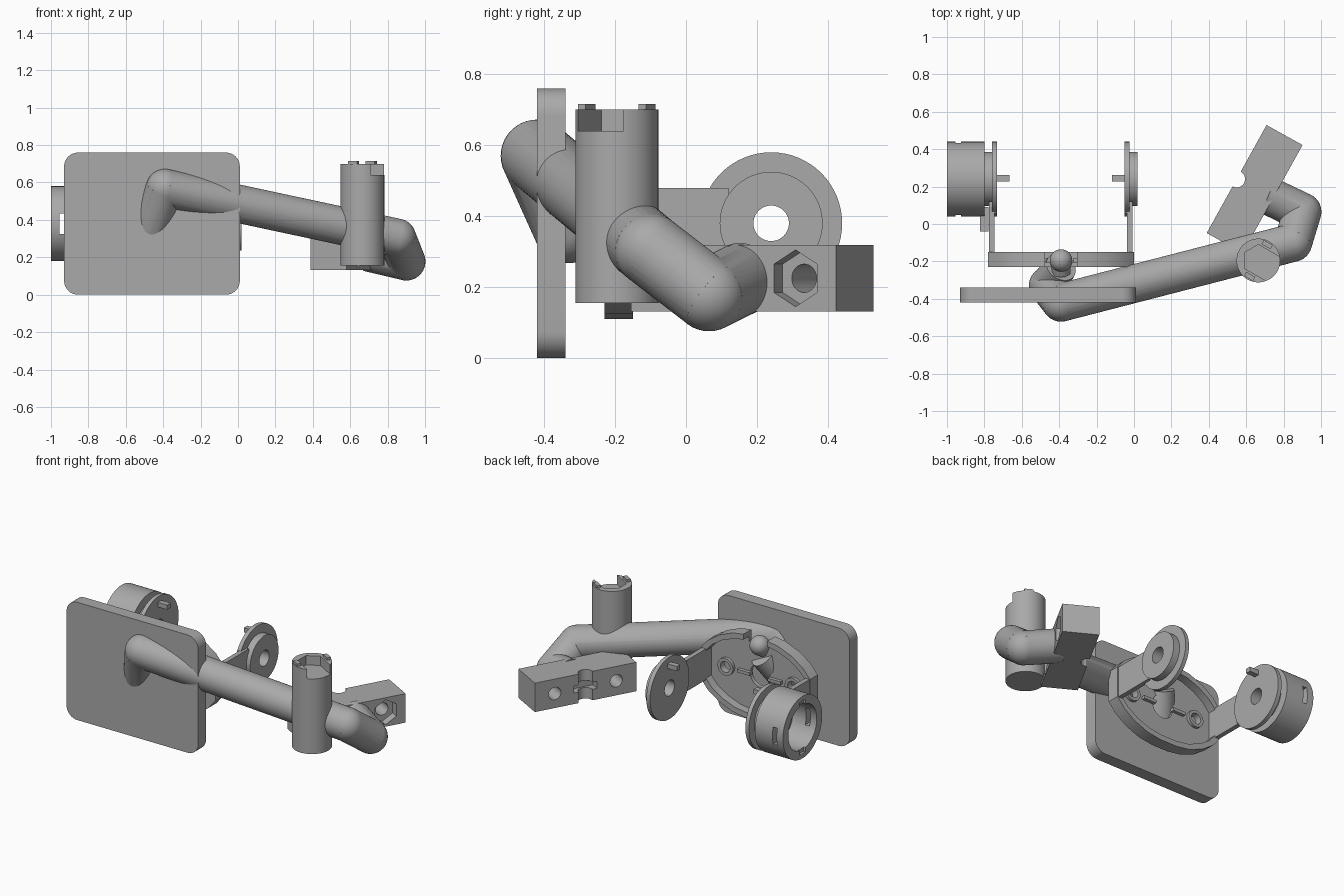
import bpy, bmesh, math
from mathutils import Vector, Matrix

if "Cube" in bpy.data.objects:
    bpy.data.objects.remove(bpy.data.objects["Cube"])

grey = bpy.data.materials.new("grey plastic")
grey.diffuse_color = (0.4, 0.4, 0.4, 1)
grey.use_nodes = True
grey.node_tree.nodes["Principled BSDF"].inputs["Base Color"].default_value = grey.diffuse_color


def finish(name, bm):
    bmesh.ops.recalc_face_normals(bm, faces=bm.faces)
    me = bpy.data.meshes.new(name)
    bm.to_mesh(me)
    bm.free()
    ob = bpy.data.objects.new(name, me)
    bpy.context.collection.objects.link(ob)
    me.materials.append(grey)
    return ob


def rod(name, a, b, r, r2=None, sides=48):
    """Cylinder or cone from a to b."""
    a, b = Vector(a), Vector(b)
    bm = bmesh.new()
    m = Matrix.Translation((a + b) / 2) @ (b - a).to_track_quat('Z', 'Y').to_matrix().to_4x4()
    bmesh.ops.create_cone(bm, cap_ends=True, segments=sides, radius1=r,
                          radius2=r if r2 is None else r2, depth=(b - a).length, matrix=m)
    return finish(name, bm)


def ball(name, c, r):
    bm = bmesh.new()
    bmesh.ops.create_uvsphere(bm, u_segments=32, v_segments=20, radius=r,
                              matrix=Matrix.Translation(c))
    return finish(name, bm)


def box(name, c, size, angle=0):
    bm = bmesh.new()
    m = Matrix.Translation(c) @ Matrix.Rotation(angle, 4, 'Z') @ Matrix.Diagonal((*size, 1))
    bmesh.ops.create_cube(bm, size=1, matrix=m)
    return finish(name, bm)


def slab(name, pts, y0, y1):
    """Outline in x,z extruded along y."""
    bm = bmesh.new()
    f = bm.faces.new([bm.verts.new((x, y0, z)) for x, z in pts])
    g = bmesh.ops.extrude_face_region(bm, geom=[f])
    bmesh.ops.translate(bm, vec=(0, y1 - y0, 0),
                        verts=[v for v in g['geom'] if isinstance(v, bmesh.types.BMVert)])
    return finish(name, bm)


def boolean(ob, others, op='DIFFERENCE'):
    bpy.context.view_layer.objects.active = ob
    for o in others:
        mod = ob.modifiers.new("bool", 'BOOLEAN')
        mod.operation, mod.object, mod.solver = op, o, 'EXACT'
        bpy.ops.object.modifier_apply(modifier=mod.name)
        bpy.data.objects.remove(o)
    return ob


# Rounded mounting plate
R = 0.075
outline = []
for i, (cx, cz) in enumerate([(0.01 - R, 0.76 - R), (-0.93 + R, 0.76 - R),
                              (-0.93 + R, R), (0.01 - R, R)]):
    for k in range(9):
        t = (i + k / 8) * math.pi / 2
        outline.append((cx + R * math.cos(t), cz + R * math.sin(t)))
slab("mounting_plate", outline, -0.42, -0.34)

# Bent tube arm with round elbows
path = [(-0.46, -0.33, 0.37), (-0.39, -0.42, 0.57), (0.85, -0.10, 0.305),
        (0.90, 0.065, 0.178), (0.70, 0.16, 0.225)]
tube = rod("tube_arm", path[0], path[1], 0.102)
boolean(tube, [rod("part", a, b, 0.102) for a, b in zip(path[1:], path[2:])]
        + [ball("part", p, 0.1022) for p in path[:4]], 'UNION')

# Upright post with a hexagonal nut pocket open to one side
px, py = 0.665, -0.195
tilt = math.atan2(-0.5, 0.87)
post = rod("upright_post", (px, py, 0.155), (px, py, 0.70), 0.117, sides=64)
boolean(post, [rod("cut", (px, py, 0.64), (px, py, 0.8), 0.085, sides=6),
               box("cut", (px + 0.087, py - 0.05, 0.72), (0.2, 0.147, 0.16), tilt)])
for s in (-1, 1):
    box("post_peg", (px + s * 0.047, py + s * 0.085, 0.705), (0.055, 0.025, 0.022), tilt)

# Clamp bar: cross holes, hex pockets, half-round notch
c = Vector((0.645, 0.187, 0.225))
u = Vector((0.485, 0.875, 0))
w = Vector((0.875, -0.485, 0))
ang = math.atan2(u.y, u.x)
bar = box("clamp_bar", c, (0.66, 0.22, 0.187), ang)
cuts = []
for s in (-1, 1):
    h = c + u * 0.2 * s
    cuts += [rod("cut", h - w * 0.2, h + w * 0.2, 0.04, sides=32),
             rod("cut", h + w * 0.06, h + w * 0.2, 0.08, sides=6)]
n = c - w * 0.11
cuts += [rod("cut", n - Vector((0, 0, 0.2)), n + Vector((0, 0, 0.2)), 0.045, sides=32),
         box("cut", n, (0.15, 0.11, 0.045), ang)]
boolean(bar, cuts)

# Tray shaped bracket behind the plate
cx, cz = -0.39, 0.38
half = [(0.39, 0.10), (0.34, 0.16), (0.26, 0.215), (0.16, 0.255), (0.06, 0.27)]
quad = half + [(-x, z) for x, z in reversed(half)]
ring = quad + [(-x, -z) for x, z in quad]


def tray_outline(d):
    return [(cx + x * (1 - d / 0.39), cz + z * (1 - d / 0.27)) for x, z in ring]


tray = slab("bracket_tray", tray_outline(0), -0.23, -0.15)
boolean(tray, [slab("cut", tray_outline(0.035), -0.205, -0.1),
               rod("cut", (cx, -0.3, cz), (cx, -0.1, cz), 0.075),
               box("cut", (cx, -0.19, 0.64), (0.17, 0.2, 0.12))]
        + [rod("cut", (cx + s * 0.24, -0.3, cz), (cx + s * 0.24, -0.1, cz), 0.035)
           for s in (-1, 1)])
for s in (-1, 1):
    ringlet = rod("tray_boss", (cx + s * 0.24, -0.215, cz), (cx + s * 0.24, -0.185, cz), 0.055)
    boolean(ringlet, [rod("cut", (cx + s * 0.24, -0.3, cz), (cx + s * 0.24, -0.1, cz), 0.035)])
    box("tray_rib", (cx + s * 0.11, -0.198, cz), (0.09, 0.03, 0.02))

# Ball joint joining the tube to the tray
rod("joint_stem", path[0], (cx, -0.23, 0.51), 0.1, 0.085)
rod("joint_neck", (cx, -0.26, 0.53), (cx, -0.19, 0.57), 0.05)
ball("joint_ball", (cx, -0.195, 0.58), 0.06)

# Side arms with pivot discs, pins and pads
ay, az = 0.24, 0.38
axis_hole = lambda: rod("cut", (-1.2, ay, az), (0.3, ay, az), 0.05)
for side, x in (("left", -0.745), ("right", -0.038)):
    s = -1 if side == "left" else 1
    arm = box(side + "_arm", (x + s * 0.016, -0.05, az), (0.03, 0.34, 0.20))
    boolean(arm, [box("part", (x, 0.12, az), (0.022, 0.12, 0.20)),
                  rod("part", (x - 0.013, ay, az), (x + 0.013, ay, az), 0.2, sides=64)], 'UNION')
    boolean(arm, [axis_hole()])
    box(side + "_pin", (x - s * 0.04, ay + 0.005, 0.53), (0.08, 0.035, 0.03))
    far = 0.02 if s > 0 else -0.81
    boolean(rod(side + "_pad", (x + s * 0.005, ay, az), (far, ay, az), 0.145, sides=64),
            [axis_hole()])

# Hollow end cup with small windows
cup = rod("end_cup", (-1.0, ay, az), (-0.80, ay, az), 0.2, sides=64)
boolean(cup, [rod("cut", (-1.1, ay, az), (-0.83, ay, az), 0.145, sides=64), axis_hole(),
              box("cut", (-0.94, ay, az), (0.03, 0.6, 0.11)),
              box("cut", (-1.0, ay, az), (0.03, 0.06, 0.34))])
box("arm_tab", (-0.80, 0.025, az), (0.045, 0.13, 0.08))

# Smooth the round surfaces, keep hard edges
for ob in bpy.data.objects:
    ob.select_set(True)
    bpy.context.view_layer.objects.active = ob
bpy.ops.object.shade_smooth_by_angle(angle=math.radians(30))
